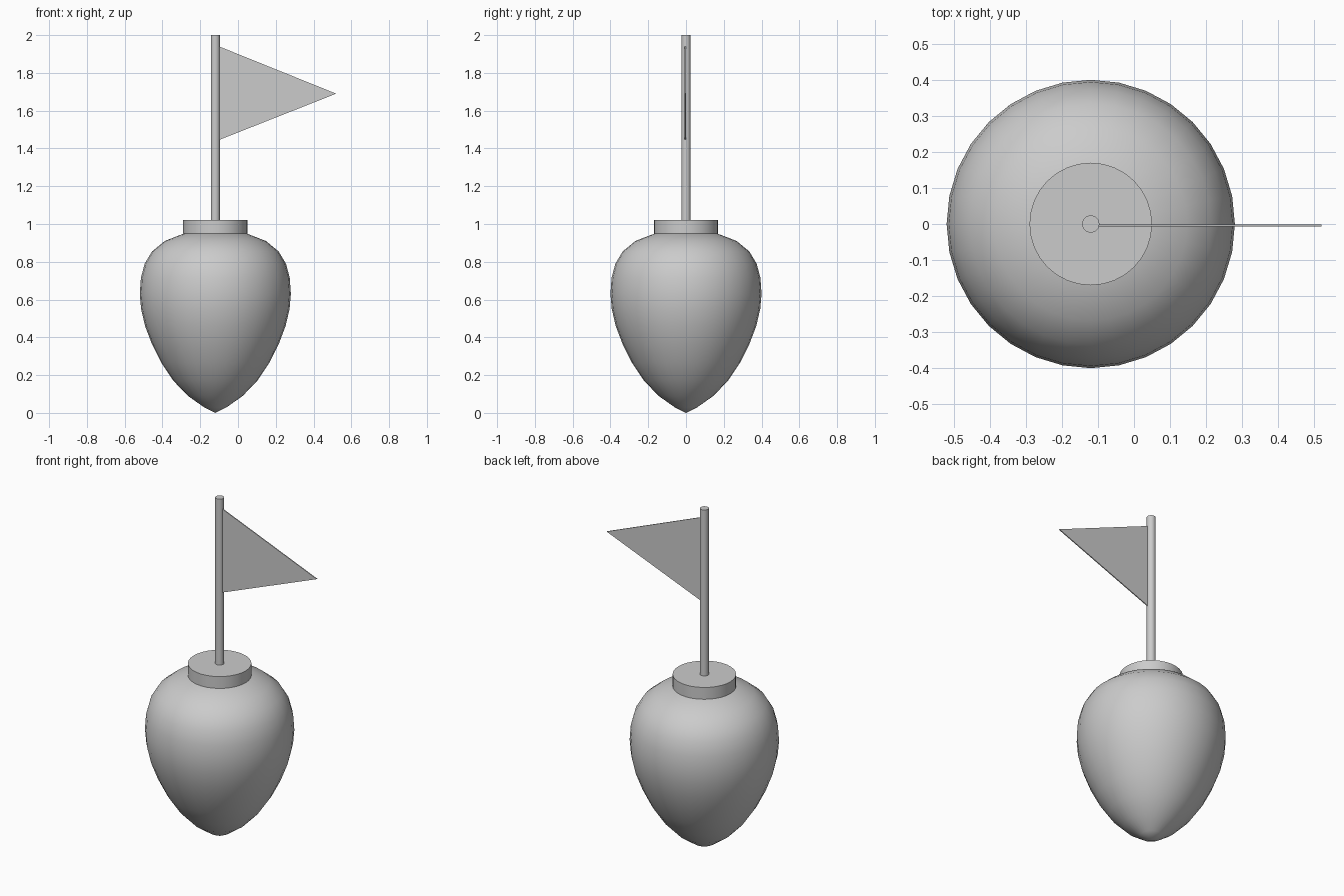
import bpy, bmesh, math

if "Cube" in bpy.data.objects:
    bpy.data.objects.remove(bpy.data.objects["Cube"])

CX = -0.12  # shared axis of the round parts


def finish(name, bm, smooth=None):
    bmesh.ops.recalc_face_normals(bm, faces=bm.faces)
    mesh = bpy.data.meshes.new(name)
    bm.to_mesh(mesh)
    bm.free()
    obj = bpy.data.objects.new(name, mesh)
    bpy.context.collection.objects.link(obj)
    if smooth:
        bpy.ops.object.select_all(action='DESELECT')
        bpy.context.view_layer.objects.active = obj
        obj.select_set(True)
        bpy.ops.object.shade_smooth_by_angle(angle=math.radians(smooth))
    return obj


def lathe(name, profile, sides, smooth):
    """Revolve (radius, z) points; radius 0 closes to a single point."""
    bm = bmesh.new()
    rings = []
    for r, z in profile:
        n = sides if r else 1
        rings.append([bm.verts.new((CX + r * math.cos(2 * math.pi * i / sides),
                                    r * math.sin(2 * math.pi * i / sides), z))
                      for i in range(n)])
    for a, b in zip(rings, rings[1:]):
        for i in range(sides):
            j = (i + 1) % sides
            quad = [a[i % len(a)], a[j % len(a)], b[j % len(b)], b[i % len(b)]]
            bm.faces.new(list(dict.fromkeys(quad)))
    return finish(name, bm, smooth)


# Teardrop float body
lathe("body", [(0, 0), (0.06, 0.03), (0.145, 0.09), (0.222, 0.17), (0.286, 0.265),
               (0.336, 0.365), (0.372, 0.46), (0.393, 0.55), (0.4, 0.63),
               (0.394, 0.715), (0.374, 0.79), (0.335, 0.855), (0.268, 0.91),
               (0.165, 0.95), (0, 0.965)], 32, 60)

# Collar on top of the body
lathe("collar", [(0, 0.95), (0.17, 0.95), (0.17, 1.02), (0, 1.02)], 32, 30)

# Flag pole
lathe("pole", [(0, 1.0), (0.024, 1.0), (0.024, 2.0), (0, 2.0)], 24, 30)

# Thin triangular pennant
bm = bmesh.new()
face = bm.faces.new([bm.verts.new((x, -0.007, z))
                     for x, z in ((-0.1, 1.445), (0.52, 1.69), (-0.1, 1.94))])
side = bmesh.ops.extrude_face_region(bm, geom=[face], use_keep_orig=True)
bmesh.ops.translate(bm, vec=(0, 0.006, 0),
                    verts=[v for v in side["geom"] if isinstance(v, bmesh.types.BMVert)])
finish("pennant", bm)
